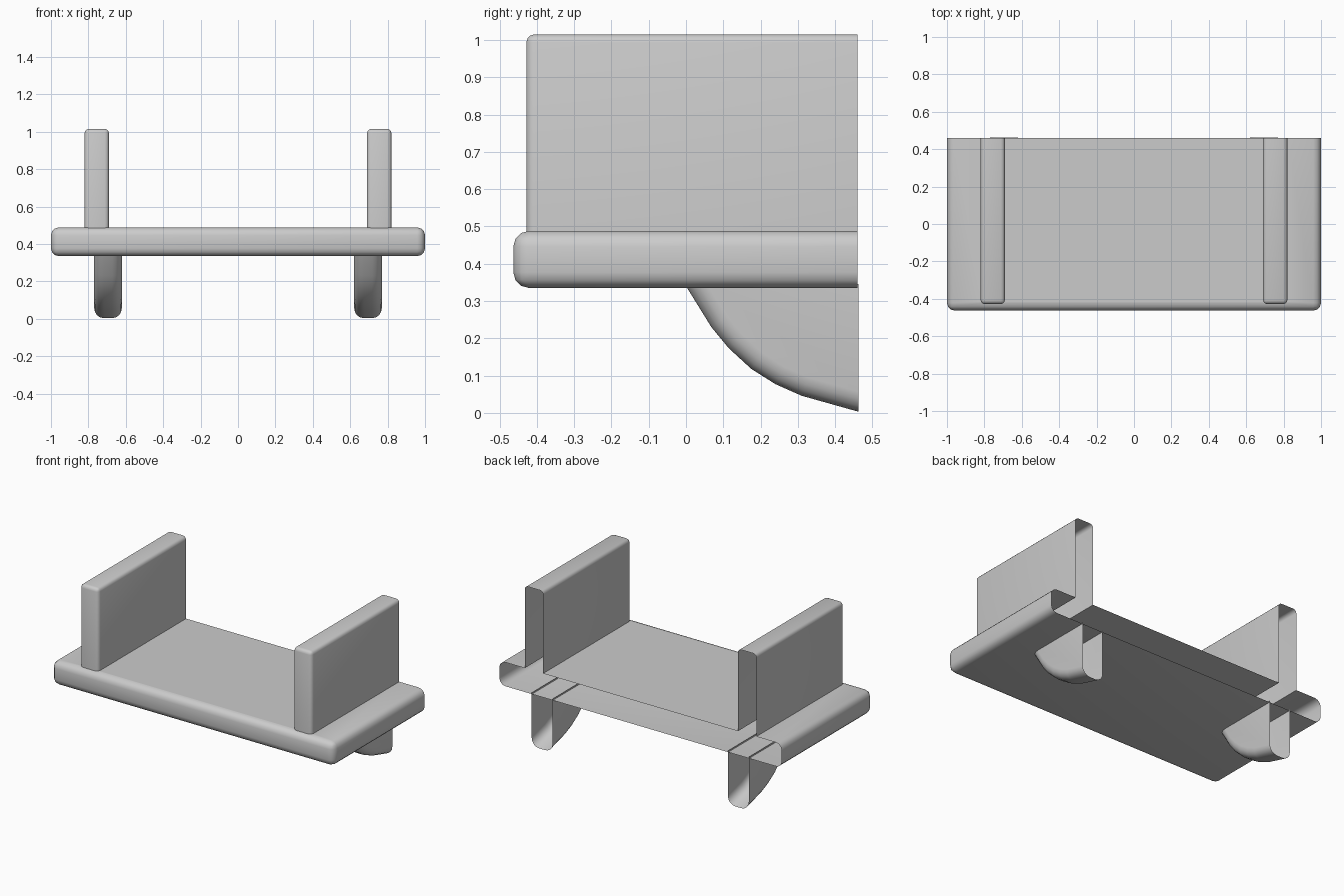
import bpy, bmesh

if "Cube" in bpy.data.objects:
    bpy.data.objects.remove(bpy.data.objects["Cube"])

BACK = 0.46      # shelf and uprights are open at this plane
WALL = 0.463     # brackets reach slightly further back


def make_object(name, bm):
    bmesh.ops.recalc_face_normals(bm, faces=bm.faces)
    mesh = bpy.data.meshes.new(name)
    bm.to_mesh(mesh)
    bm.free()
    obj = bpy.data.objects.new(name, mesh)
    bpy.context.collection.objects.link(obj)
    return obj


def select_only(obj):
    bpy.ops.object.select_all(action='DESELECT')
    obj.select_set(True)
    bpy.context.view_layer.objects.active = obj


def rounded_box(name, lo, hi, radius, segments):
    bm = bmesh.new()
    bmesh.ops.create_cube(bm, size=1)
    for v in bm.verts:
        v.co = [(a + b) / 2 + c * (b - a) for a, b, c in zip(lo, hi, v.co)]
    bmesh.ops.bevel(bm, geom=bm.edges[:], offset=radius, segments=segments,
                    profile=0.5, affect='EDGES')
    return make_object(name, bm)


def trim(bm, point, normal):
    bmesh.ops.bisect_plane(bm, geom=bm.verts[:] + bm.edges[:] + bm.faces[:],
                           plane_co=point, plane_no=normal, clear_outer=True)


def smooth(obj):
    select_only(obj)
    bpy.ops.object.shade_smooth_by_angle(angle=0.6)


# Shelf board with both uprights merged into one shell
shelf = rounded_box("shelf", (-1, -0.463, 0.335), (1, 0.7, 0.488), 0.042, 3)
for side in (-1, 1):
    xs = sorted((side * 0.69, side * 0.82))
    upright = rounded_box("upright", (xs[0], -0.428, 0.40), (xs[1], 0.75, 1.015), 0.022, 3)
    select_only(shelf)
    mod = shelf.modifiers.new("join", 'BOOLEAN')
    mod.operation = 'UNION'
    mod.solver = 'EXACT'
    mod.object = upright
    bpy.ops.object.modifier_apply(modifier=mod.name)
    bpy.data.objects.remove(upright)

# Open back of the shelf shell
bm = bmesh.new()
bm.from_mesh(shelf.data)
trim(bm, (0, BACK, 0), (0, 1, 0))
bm.to_mesh(shelf.data)
bm.free()
smooth(shelf)

# Curved brackets under the shelf, open at the wall and at the top
curve = [(-0.065, 0.45), (0.003, 0.335), (0.068, 0.23), (0.115, 0.173),
         (0.175, 0.118), (0.24, 0.077), (0.31, 0.046), (0.463, 0.003),
         (0.65, -0.04), (0.65, 0.45)]
for side, name in ((-1, "left_bracket"), (1, "right_bracket")):
    bm = bmesh.new()
    x0, x1 = side * 0.695 - 0.074, side * 0.695 + 0.074
    a = [bm.verts.new((x0, y, z)) for y, z in curve]
    b = [bm.verts.new((x1, y, z)) for y, z in curve]
    caps = [bm.faces.new(a), bm.faces.new(b[::-1])]
    n = len(curve)
    for i in range(n):
        j = (i + 1) % n
        bm.faces.new((a[j], a[i], b[i], b[j]))
    bmesh.ops.recalc_face_normals(bm, faces=bm.faces)
    rim = [e for f in caps for e in f.edges]
    bmesh.ops.bevel(bm, geom=rim, offset=0.052, segments=4, profile=0.5, affect='EDGES')
    trim(bm, (0, WALL, 0), (0, 1, 0))
    trim(bm, (0, 0, 0.345), (0, 0, 1))
    smooth(make_object(name, bm))
